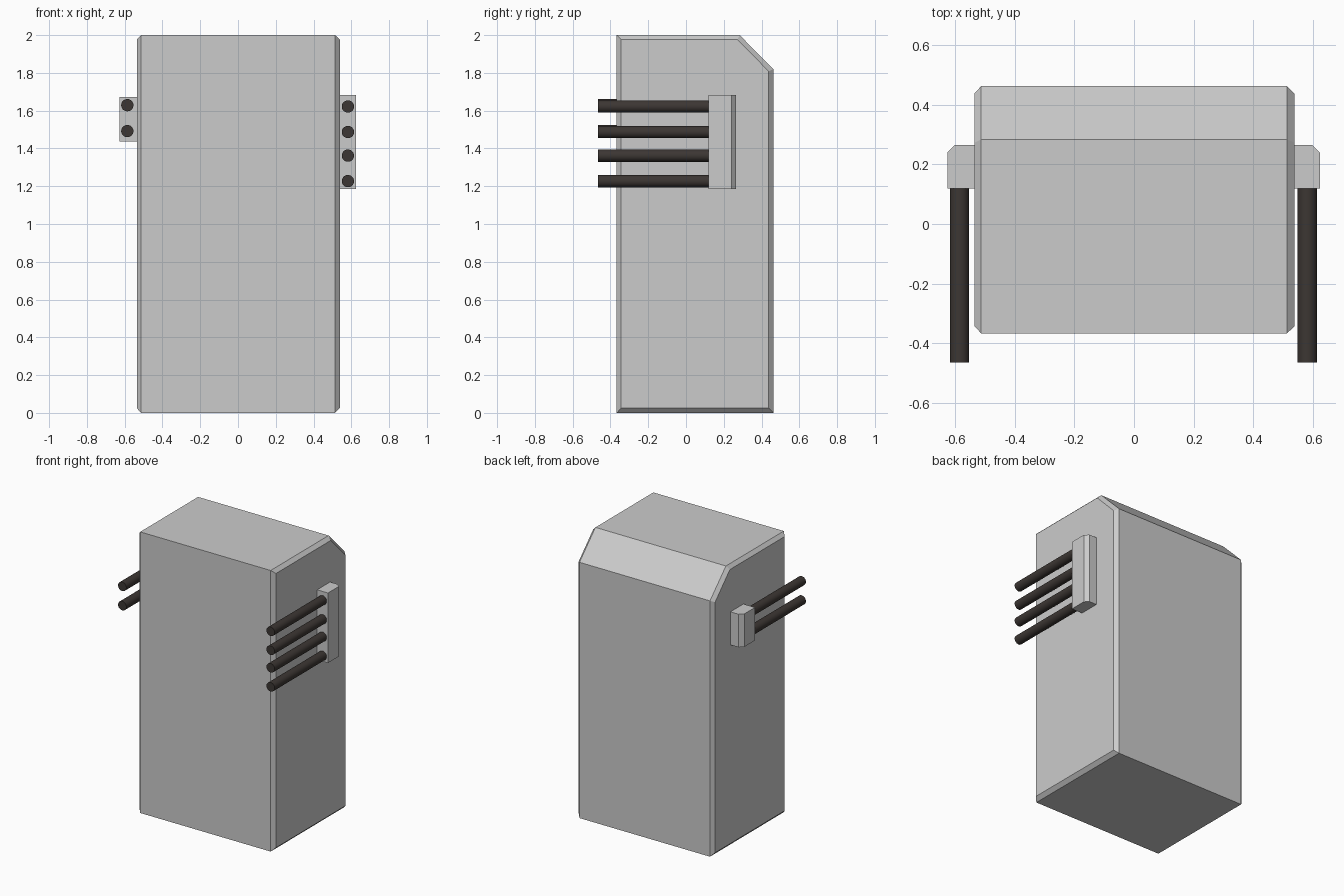
import bpy, bmesh, math
from mathutils import Vector

if "Cube" in bpy.data.objects:
    bpy.data.objects.remove(bpy.data.objects["Cube"])


def loft(name, rings):
    """Closed solid skinned through rings that have equal point counts."""
    bm = bmesh.new()
    loops = [[bm.verts.new(p) for p in ring] for ring in rings]
    n = len(loops[0])
    for a, b in zip(loops, loops[1:]):
        for i in range(n):
            bm.faces.new((a[i], a[(i + 1) % n], b[(i + 1) % n], b[i]))
    bm.faces.new(loops[0])
    bm.faces.new(loops[-1])
    bmesh.ops.recalc_face_normals(bm, faces=bm.faces)
    mesh = bpy.data.meshes.new(name)
    bm.to_mesh(mesh)
    bm.free()
    obj = bpy.data.objects.new(name, mesh)
    bpy.context.collection.objects.link(obj)
    return obj


# Main pack: side profile (y, z) with sloped rear top, bevelled on both sides
outer = [(-0.367, 0), (0.463, 0), (0.463, 1.82), (0.284, 2), (-0.367, 2)]
inner = [(-0.343, 0.025), (0.438, 0.025), (0.438, 1.808), (0.273, 1.976), (-0.343, 1.976)]
sections = [(-0.536, inner), (-0.513, outer), (0.514, outer), (0.539, inner)]
loft("pack_body", [[(x, y, z) for y, z in prof] for x, prof in sections])

dark = bpy.data.materials.new("dark_rod")
dark.diffuse_color = (0.045, 0.037, 0.033, 1)
dark.use_nodes = True
dark.node_tree.nodes["Principled BSDF"].inputs["Base Color"].default_value = dark.diffuse_color


# Rod rack: side bracket with one chamfered rear corner, and forward rods
def rack(side, s, x_in, x_out, z0, z1, rod_x, rod_heights):
    plan = [(x_in, 0.12), (x_out, 0.12), (x_out, 0.24), (x_out - 0.026, 0.266), (x_in, 0.266)]
    loft(f"{side}_bracket", [[(s * x, y, z) for x, y in plan] for z in (z0, z1)])
    for i, z in enumerate(rod_heights):
        bpy.ops.mesh.primitive_cylinder_add(
            vertices=32, radius=0.0325, depth=0.595,
            location=(s * rod_x, -0.1675, z), rotation=(math.pi / 2, 0, 0))
        rod = bpy.context.object
        rod.name = f"{side}_rod_{i + 1}"
        rod.data.materials.append(dark)
        bpy.ops.object.shade_smooth_by_angle(angle=math.radians(30))


rack("right", 1, 0.53, 0.624, 1.185, 1.683, 0.582, (1.622, 1.487, 1.362, 1.227))
rack("left", -1, 0.527, 0.627, 1.438, 1.673, 0.586, (1.629, 1.492))
